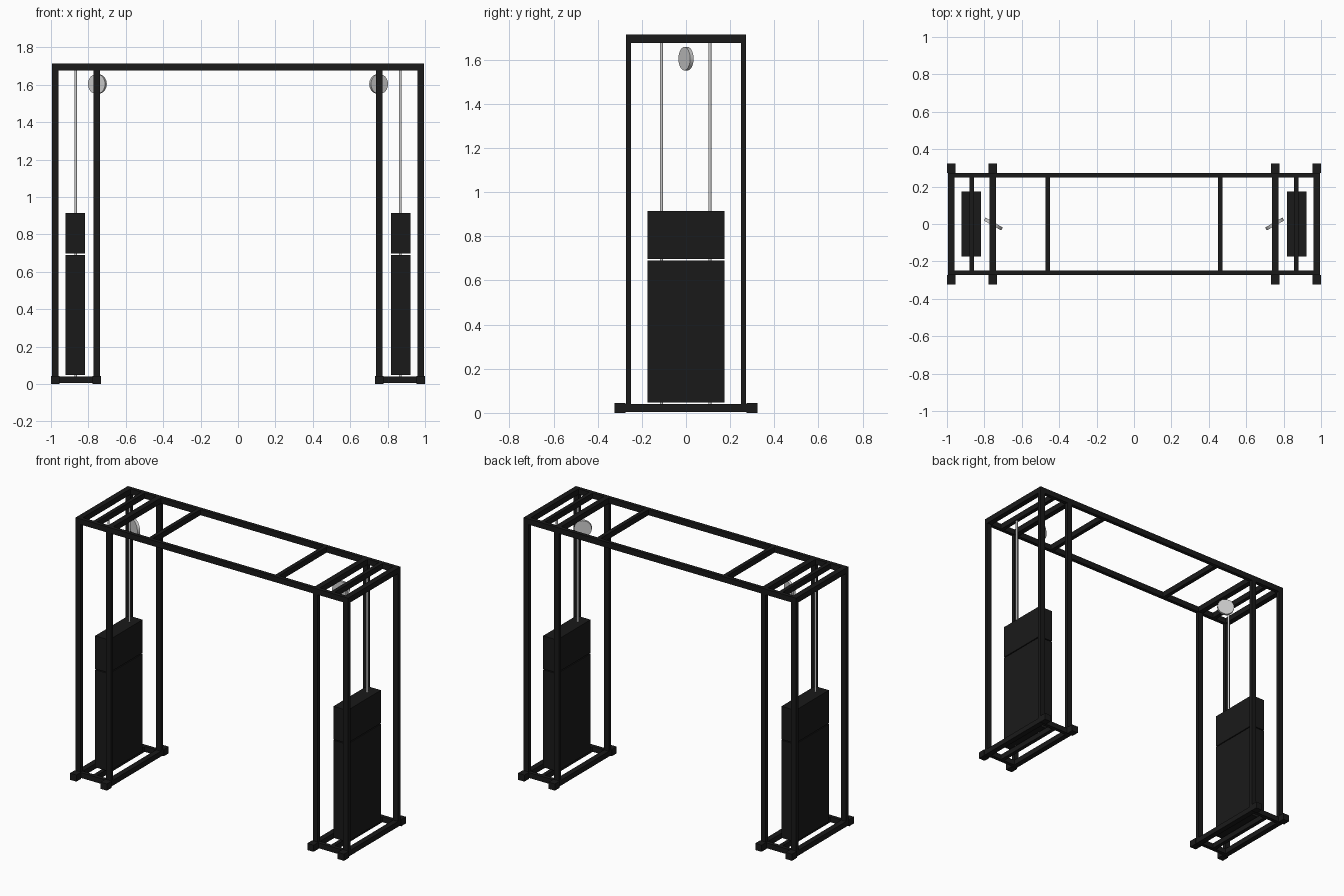
import bpy, math

if "Cube" in bpy.data.objects:
    bpy.data.objects.remove(bpy.data.objects["Cube"])

black = bpy.data.materials.new("black_steel")
black.diffuse_color = (0.01, 0.01, 0.01, 1)
black.use_nodes = True
black.node_tree.nodes["Principled BSDF"].inputs["Base Color"].default_value = black.diffuse_color


def box(name, x, y, z):
    """Black box from (min, max) ranges."""
    r = (x, y, z)
    bpy.ops.mesh.primitive_cube_add(size=1, location=[(a + b) / 2 for a, b in r])
    o = bpy.context.object
    o.name = name
    o.scale = [abs(b - a) for a, b in r]
    bpy.ops.object.transform_apply(location=False, rotation=False, scale=True)
    o.data.materials.append(black)
    return o


def about(c, width):
    return (c - width / 2, c + width / 2)


def cylinder(name, loc, radius, depth, rot=(0, 0, 0), sides=32):
    bpy.ops.mesh.primitive_cylinder_add(vertices=sides, radius=radius, depth=depth,
                                        location=loc, rotation=rot)
    o = bpy.context.object
    o.name = name
    bpy.ops.object.shade_smooth_by_angle(angle=math.radians(40))
    return o


OUT, MID, INN = 0.977, 0.868, 0.755   # post and guide lines in x
RY, RW = 0.2605, 0.024                # rail line in y, rail width
TOP = (1.676, 1.713)
BASE = (0.005, 0.04)

# Long top rails
for t in (-1, 1):
    box("top_rail", (-0.995, 0.995), about(t * RY, RW), TOP)

for s in (-1, 1):
    # Top cross bars
    for x, w in ((OUT, 0.036), (MID, 0.025), (INN, 0.036), (0.461, 0.026)):
        box("top_cross_bar", about(s * x, w), (-0.25, 0.25), TOP)

    # Posts, floor runners and rubber feet
    for x in (OUT, INN):
        box("floor_runner", about(s * x, 0.036), (-0.29, 0.29), BASE)
        for t in (-1, 1):
            box("post", about(s * x, 0.036), about(t * RY, RW), (0.038, 1.678))
            box("foot_cap", about(s * x, 0.046), about(t * 0.298, 0.05), (0, 0.044))

    # Floor cross pieces and the bar under the weights
    for t in (-1, 1):
        box("floor_cross_bar", about(s * 0.866, 0.19), about(t * RY, RW), BASE)
    box("floor_middle_bar", about(s * MID, 0.025), (-0.25, 0.25), BASE)

    # Weight stack in two blocks with a thin gap
    box("weight_stack_lower", about(s * 0.87, 0.102), (-0.175, 0.175), (0.047, 0.691))
    box("weight_stack_upper", about(s * 0.87, 0.102), (-0.175, 0.175), (0.697, 0.915))

    # Guide rods
    for y in (-0.111, 0.108):
        cylinder("guide_rod", (s * MID, y, 0.859), 0.007, 1.64, sides=16)

    # Angled pulley wheel
    cylinder("pulley_wheel", (s * 0.752, 0, 1.604), 0.053, 0.018,
             rot=(math.pi / 2, 0, s * math.radians(30)))
